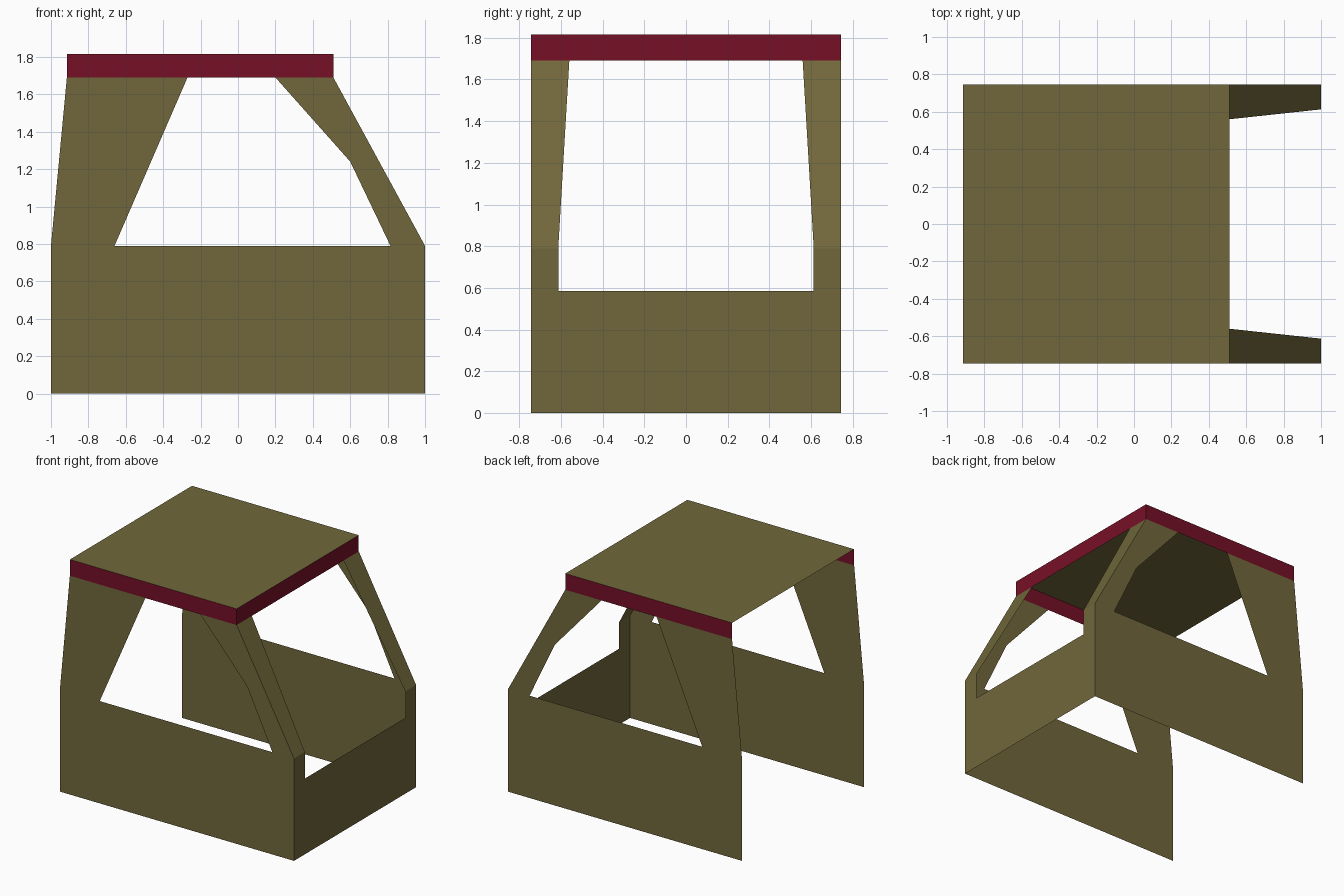
import bpy

if "Cube" in bpy.data.objects:
    bpy.data.objects.remove(bpy.data.objects["Cube"])

# Main dimensions
W = 0.745                      # half width
BELT, EAVE, TOP = 0.79, 1.69, 1.815
REAR, FRONT = -0.915, 0.51     # roof ends in x
SILL = 0.585                   # bottom of the front opening


def material(name, rgb):
    m = bpy.data.materials.new(name)
    m.diffuse_color = (*rgb, 1)
    m.use_nodes = True
    m.node_tree.nodes["Principled BSDF"].inputs["Base Color"].default_value = m.diffuse_color
    return m


olive = material("olive_drab", (0.166, 0.137, 0.044))
red = material("dark_red", (0.180, 0.005, 0.020))


def sheet(name, faces, mat):
    """Thin flat-faced panel; each face is a list of points wound outward."""
    verts, polys = [], []
    for f in faces:
        idx = []
        for p in f:
            if p not in verts:
                verts.append(p)
            idx.append(verts.index(p))
        polys.append(idx)
    me = bpy.data.meshes.new(name)
    me.from_pydata(verts, [], polys)
    me.materials.append(mat)
    ob = bpy.data.objects.new(name, me)
    bpy.context.collection.objects.link(ob)
    return ob


def flip(face):
    """Mirror a face across y = 0, keeping it outward."""
    return [(x, -y, z) for x, y, z in reversed(face)]


# Side walls: lower panel, rear pillar, bent front pillar (x, z profiles)
profiles = [
    [(-1, 0), (1, 0), (1, BELT), (0.815, BELT), (-0.66, BELT), (-1, BELT)],
    [(-1, BELT), (-0.66, BELT), (-0.27, EAVE), (REAR, EAVE)],
    [(0.815, BELT), (1, BELT), (FRONT, EAVE), (0.2, EAVE), (0.6, 1.24)],
]
near = [[(x, -W, z) for x, z in p] for p in profiles]
sheet("right_side_wall", near, olive)
sheet("left_side_wall", [flip(f) for f in near], olive)

# Front wall below the opening
sheet("front_wall", [[(1, -W, 0), (1, W, 0), (1, W, SILL), (1, -W, SILL)]], olive)

# Front posts: upright lower piece and sloping upper piece
post = [
    [(1, -W, SILL), (1, -0.613, SILL), (1, -0.613, BELT), (1, -W, BELT)],
    [(1, -W, BELT), (1, -0.613, BELT), (FRONT, -0.56, EAVE), (FRONT, -W, EAVE)],
]
sheet("right_front_post", post, olive)
sheet("left_front_post", [flip(f) for f in post], olive)

# Roof panel
sheet("roof", [[(REAR, -W, TOP), (FRONT, -W, TOP), (FRONT, W, TOP), (REAR, W, TOP)]], olive)

# Red roof band on both sides and the front; the rear stays open
side = [(REAR, -W, EAVE), (FRONT, -W, EAVE), (FRONT, -W, TOP), (REAR, -W, TOP)]
nose = [(FRONT, -W, EAVE), (FRONT, W, EAVE), (FRONT, W, TOP), (FRONT, -W, TOP)]
sheet("roof_band", [side, flip(side), nose], red)
